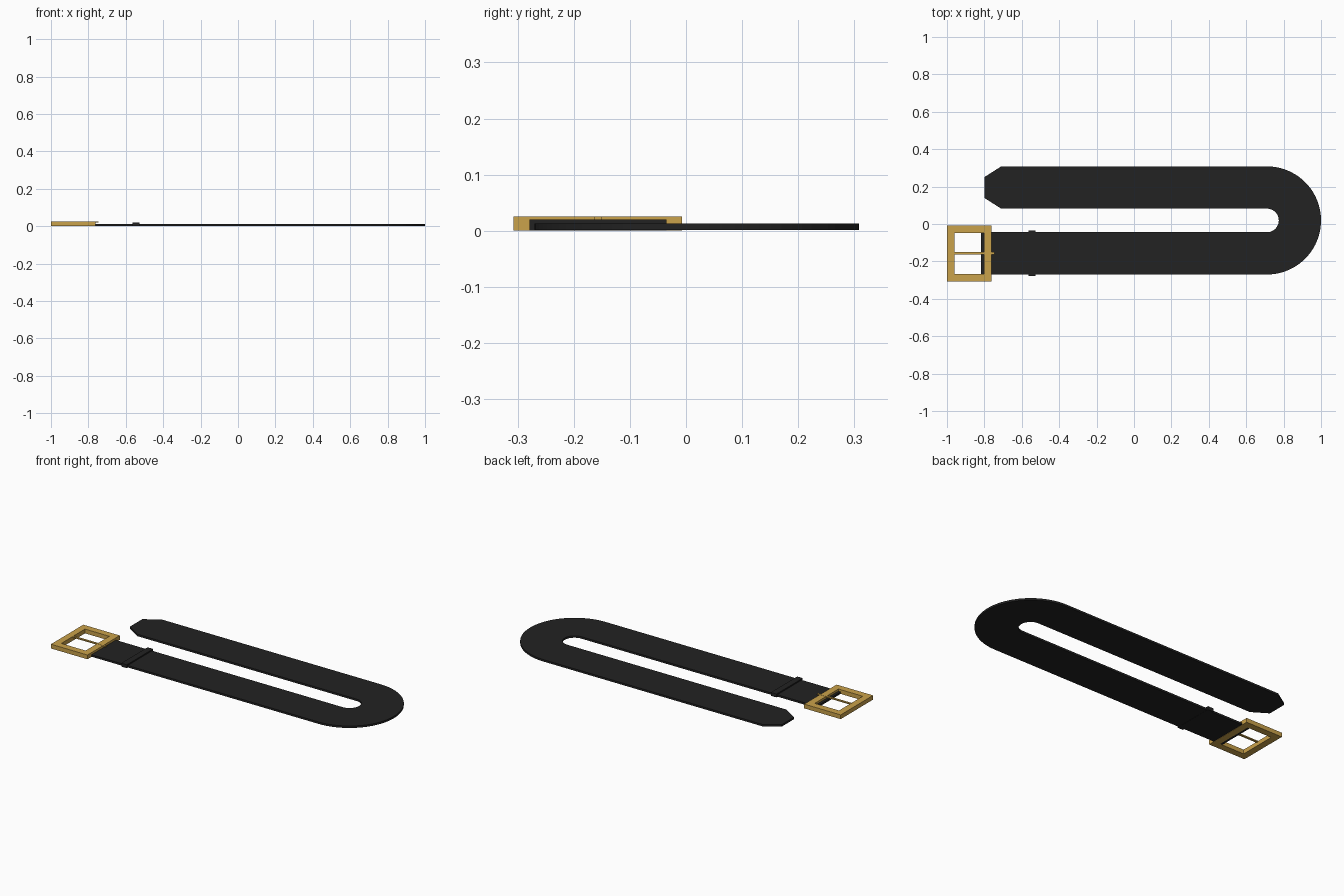
import bpy, bmesh, math

if "Cube" in bpy.data.objects:
    bpy.data.objects.remove(bpy.data.objects["Cube"])


def material(name, rgb):
    m = bpy.data.materials.new(name)
    m.diffuse_color = (*rgb, 1)
    m.use_nodes = True
    m.node_tree.nodes["Principled BSDF"].inputs["Base Color"].default_value = m.diffuse_color
    return m


leather = material("black leather", (0.016, 0.016, 0.016))
brass = material("brass", (0.59, 0.36, 0.07))


def finish(bm, name, mat):
    bmesh.ops.recalc_face_normals(bm, faces=bm.faces[:])
    me = bpy.data.meshes.new(name)
    bm.to_mesh(me)
    bm.free()
    me.materials.append(mat)
    ob = bpy.data.objects.new(name, me)
    bpy.context.collection.objects.link(ob)
    return ob


def ribbon(name, pairs, z0, z1, mat, closed=False):
    """Flat band through pairs of edge points, extruded from z0 to z1."""
    bm = bmesh.new()
    rows = [[bm.verts.new((x, y, z0)) for x, y in pair] for pair in pairs]
    ends = rows[1:] + rows[:1] if closed else rows[1:]
    for (a, b), (c, d) in zip(rows, ends):
        bm.faces.new((a, b, d, c))
    ext = bmesh.ops.extrude_face_region(bm, geom=bm.faces[:])
    top = [v for v in ext["geom"] if isinstance(v, bmesh.types.BMVert)]
    bmesh.ops.translate(bm, verts=top, vec=(0, 0, z1 - z0))
    return finish(bm, name, mat)


def box(name, x0, x1, y0, y1, z0, z1, mat):
    return ribbon(name, [((x0, y0), (x0, y1)), ((x1, y0), (x1, y1))], z0, z1, mat)


# strap: lower run, half-circle bend, upper run, tapered tip
H, R, CX, CY = 0.113, 0.176, 0.711, 0.019
pairs = [((-0.818, CY - R - H), (-0.818, CY - R + H))]
N = 40
for i in range(N + 1):
    a = -math.pi / 2 + math.pi * i / N
    pairs.append(tuple((CX + r * math.cos(a), CY + r * math.sin(a))
                       for r in (R + H, R - H)))
for x, h in ((-0.71, H), (-0.798, 0.057)):
    pairs.append(((x, CY + R + h), (x, CY + R - h)))
ribbon("strap", pairs, 0.001, 0.0125, leather)

# keeper loop around the strap
MID = CY - R
box("keeper_loop", -0.563, -0.527, MID - 0.122, MID + 0.122, 0.0, 0.02, leather)

# buckle frame: rectangular ring
outer = [(-1.0, MID - 0.15), (-0.763, MID - 0.15), (-0.763, MID + 0.15), (-1.0, MID + 0.15)]
inner = [(-0.961, MID - 0.11), (-0.803, MID - 0.11), (-0.803, MID + 0.11), (-0.961, MID + 0.11)]
ribbon("buckle_frame", list(zip(outer, inner)), 0.0, 0.025, brass, closed=True)

# buckle prong
box("buckle_prong", -0.965, -0.746, MID - 0.006, MID + 0.006, 0.0195, 0.0258, brass)
